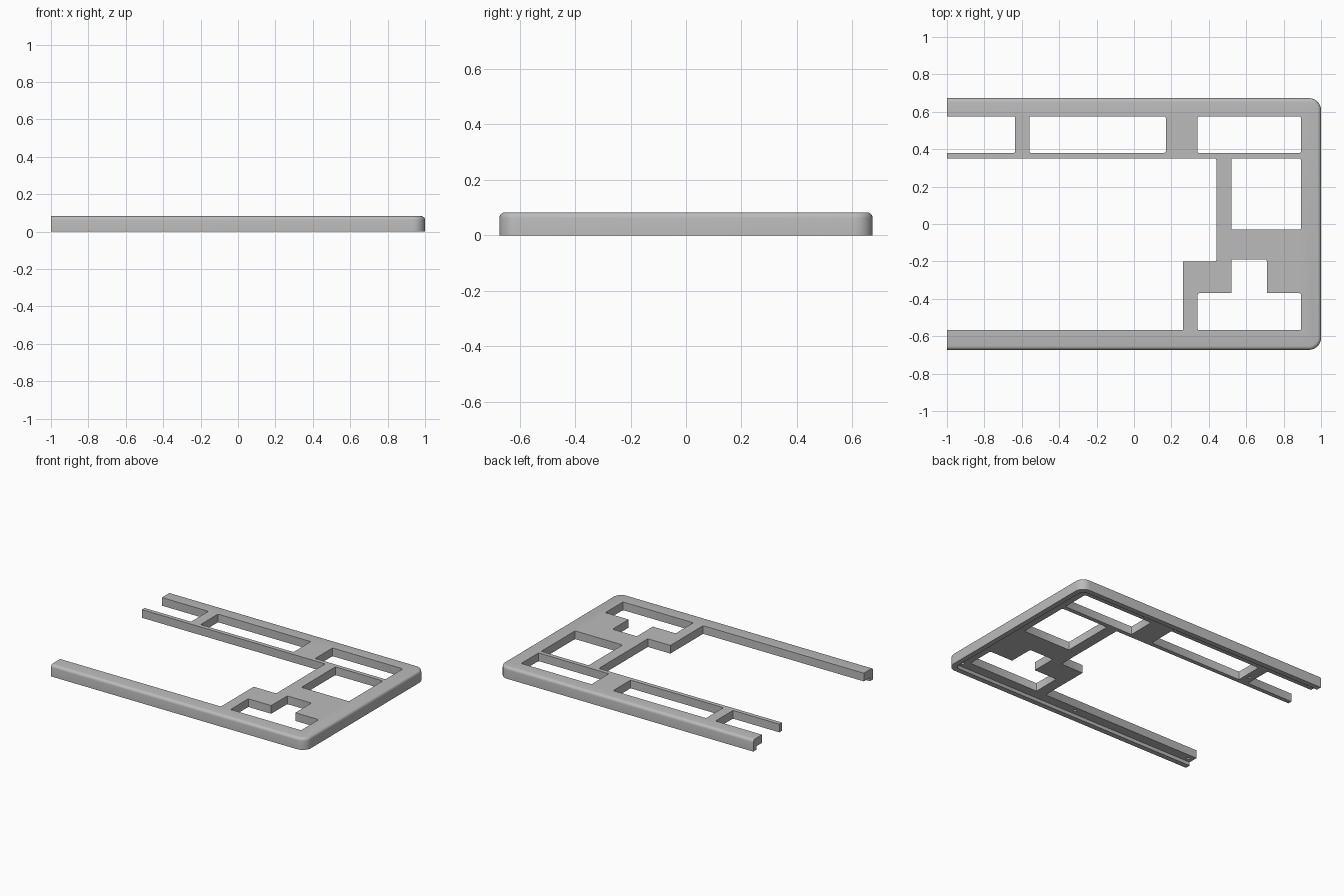
import bpy
import bmesh
from mathutils import Vector

default = bpy.data.objects.get("Cube")
if default:
    bpy.data.objects.remove(default, do_unlink=True)

HEIGHT, HALF_DEPTH = 0.083, 0.673

grey = bpy.data.materials.new("plain grey")
grey.use_nodes = True
colour = (0.5, 0.5, 0.5, 1)
grey.diffuse_color = colour
grey.node_tree.nodes["Principled BSDF"].inputs["Base Color"].default_value = colour


def is_vertical(e):
    d = e.verts[0].co - e.verts[1].co
    return abs(d.z) > 0.01 and abs(d.x) + abs(d.y) < 0.001


def block(name, x0, x1, y0, y1, z0, z1, corner=0.0, segments=3, top=0.0):
    """Box with rounded upright corners and an optional rounded top edge."""
    bm = bmesh.new()
    bmesh.ops.create_cube(bm, size=1)
    lo, hi = Vector((x0, y0, z0)), Vector((x1, y1, z1))
    for v in bm.verts:
        v.co = Vector([lo[i] + (v.co[i] + 0.5) * (hi[i] - lo[i]) for i in range(3)])
    if corner:
        bmesh.ops.bevel(bm, geom=[e for e in bm.edges if is_vertical(e)],
                        offset=corner, segments=segments, profile=0.5, affect='EDGES')
    if top:
        rim = [e for e in bm.edges if all(v.co.z > z1 - 0.001 for v in e.verts)]
        bmesh.ops.bevel(bm, geom=rim, offset=top, segments=4, profile=0.5, affect='EDGES')
    mesh = bpy.data.meshes.new(name)
    bm.to_mesh(mesh)
    bm.free()
    obj = bpy.data.objects.new(name, mesh)
    bpy.context.collection.objects.link(obj)
    return obj


def cut(target, cutter):
    cutter.hide_render = True
    mod = target.modifiers.new("cut", 'BOOLEAN')
    mod.operation, mod.solver, mod.object = 'DIFFERENCE', 'EXACT', cutter
    bpy.context.view_layer.objects.active = target
    bpy.ops.object.modifier_apply(modifier=mod.name)
    bpy.data.objects.remove(cutter, do_unlink=True)


# Rounded case body, overlong at the open end and trimmed square
frame = block("keyboard_frame", -1.3, 1, -HALF_DEPTH, HALF_DEPTH, 0, HEIGHT,
              corner=0.065, segments=8, top=0.02)
frame.data.materials.append(grey)
cut(frame, block("end_trim", -2, -1, -1, 1, -1, 1))

# Recess in the underside that leaves the outer rim
cut(frame, block("underside_recess", -1.2, 0.963, -0.636, 0.636, -0.1, 0.025, corner=0.03))

# Openings for the key groups: x range, y range
openings = [
    (-1.2, -0.635, 0.38, 0.575), (-0.56, 0.17, 0.38, 0.575), (0.34, 0.893, 0.38, 0.575),
    (-1.2, 0.44, -0.2, 0.35), (-1.2, 0.263, -0.568, 0),
    (0.52, 0.893, -0.03, 0.35),
    (0.34, 0.893, -0.568, -0.37), (0.52, 0.71, -0.5, -0.19),
]
for x0, x1, y0, y1 in openings:
    cut(frame, block("opening", x0, x1, y0, y1, -0.1, 0.2, corner=0.008, segments=2))

# Blind screw holes under the shelf
holes = [(x, 0.606) for x in (0.93, 0.41, 0.16, -0.96)]
holes += [(x, -0.602) for x in (0.93, -0.01, -0.96)] + [(-0.598, 0.44)]
for x, y in holes:
    bpy.ops.mesh.primitive_cylinder_add(vertices=16, radius=0.011, depth=0.06, location=(x, y, 0.025))
    cut(frame, bpy.context.object)

# Smooth the rounded edges, keep the cut edges sharp
bpy.ops.object.select_all(action='DESELECT')
frame.select_set(True)
bpy.context.view_layer.objects.active = frame
bpy.ops.object.shade_smooth_by_angle(angle=0.6)
